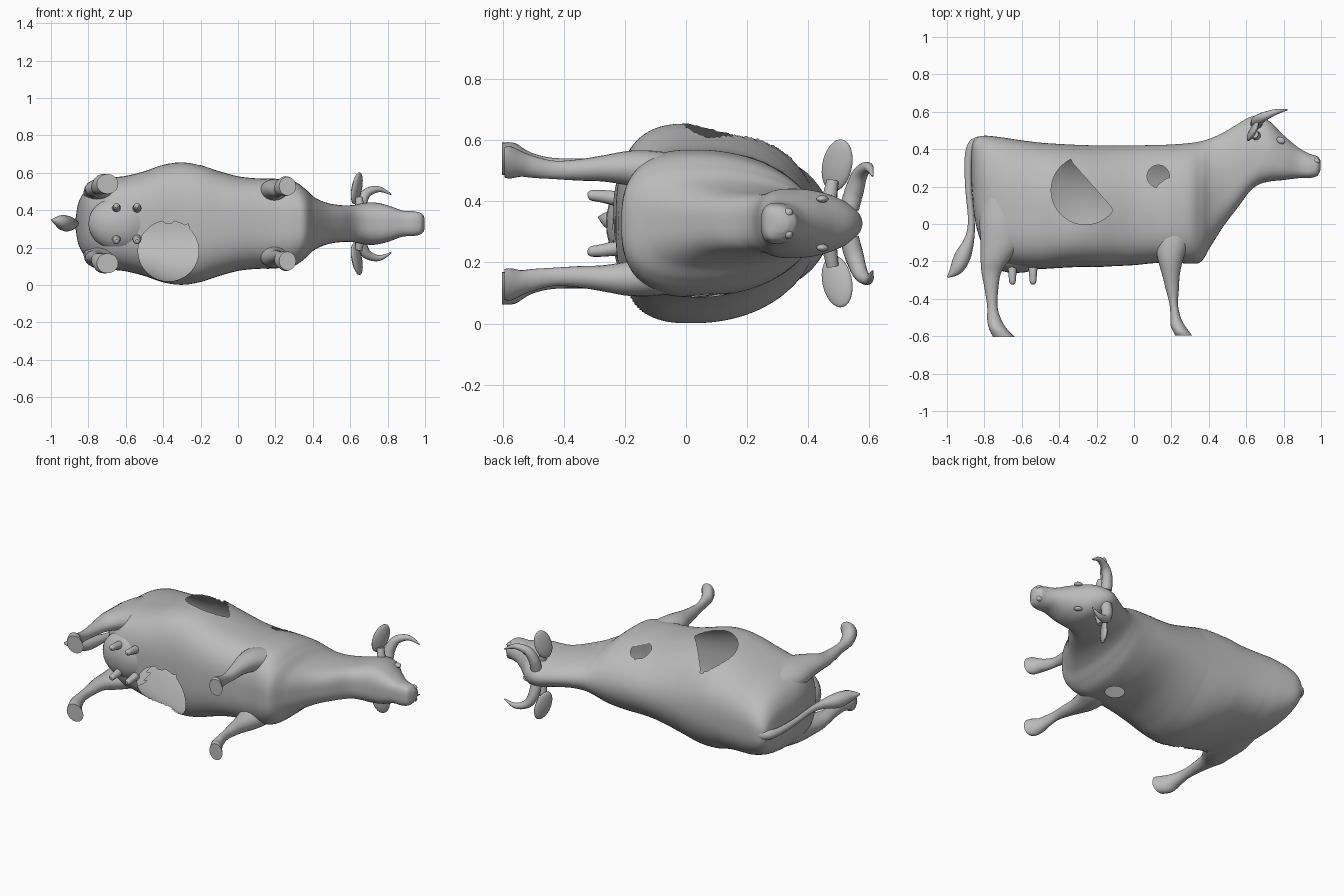
import bpy, bmesh, math
from mathutils import Vector, Matrix, Euler
from mathutils.bvhtree import BVHTree

if "Cube" in bpy.data.objects:
    bpy.data.objects.remove(bpy.data.objects["Cube"])

ZC = 0.328  # mid plane of the animal, which lies on its side


def material(name, rgb):
    m = bpy.data.materials.new(name)
    m.diffuse_color = (*rgb, 1)
    m.use_nodes = True
    m.node_tree.nodes["Principled BSDF"].inputs["Base Color"].default_value = m.diffuse_color
    return m


grey = material("plain_grey", (0.5, 0.5, 0.5))
skin = None  # closed body surface, used to trim what is buried in it


def buried(p):
    loc, nor, _, _ = skin.find_nearest(p)
    return (p - loc).dot(nor) < -0.004


def finish(name, bm):
    bmesh.ops.recalc_face_normals(bm, faces=bm.faces)
    if skin:
        hid = {v: buried(v.co) for v in bm.verts}
        dead = [f for f in bm.faces if all(hid[v] for v in f.verts)]
        bmesh.ops.delete(bm, geom=dead, context='FACES')
    me = bpy.data.meshes.new(name)
    bm.to_mesh(me)
    bm.free()
    ob = bpy.data.objects.new(name, me)
    bpy.context.collection.objects.link(ob)
    me.materials.append(grey)
    bpy.ops.object.select_all(action='DESELECT')
    ob.select_set(True)
    bpy.context.view_layer.objects.active = ob
    bpy.ops.object.shade_smooth_by_angle(angle=math.radians(40))


def smooth_rows(rows, steps):
    """Catmull-Rom interpolation of the rows."""
    out = []
    for i in range(len(rows) - 1):
        a, b, c, d = (rows[max(0, min(len(rows) - 1, i + k))] for k in (-1, 0, 1, 2))
        for s in range(steps):
            t = s / steps
            out.append([0.5 * (2 * q + (r - p) * t + (2 * p - 5 * q + 4 * r - w) * t * t
                               + (3 * q - p - 3 * r + w) * t ** 3) for p, q, r, w in zip(a, b, c, d)])
    out.append(list(rows[-1]))
    return out


def skin_rings(rings):
    """Closed surface through rings of points."""
    bm = bmesh.new()
    n = len(rings[0])
    loops = [[bm.verts.new(p) for p in ring] for ring in rings]
    for a, b in zip(loops, loops[1:]):
        for k in range(n):
            bm.faces.new((a[k], a[(k + 1) % n], b[(k + 1) % n], b[k]))
    bm.faces.new(loops[0])
    bm.faces.new(loops[-1])
    return bm


def loft(rows, ring, n, steps):
    return skin_rings([[ring(r, 2 * math.pi * k / n) for k in range(n)]
                       for r in smooth_rows(rows, steps)])


# Body, neck and head: x, back, belly, half width
body_rows = [
    (-0.868, 0.42, 0.22, 0.03), (-0.85, 0.455, 0.02, 0.12), (-0.80, 0.472, -0.13, 0.19),
    (-0.70, 0.462, -0.215, 0.24), (-0.60, 0.447, -0.235, 0.255), (-0.50, 0.435, -0.24, 0.28),
    (-0.40, 0.428, -0.235, 0.314), (-0.30, 0.423, -0.23, 0.327), (-0.20, 0.42, -0.23, 0.312),
    (-0.10, 0.419, -0.225, 0.28), (0.0, 0.42, -0.22, 0.253), (0.10, 0.422, -0.21, 0.242),
    (0.20, 0.425, -0.205, 0.24), (0.30, 0.433, -0.212, 0.225), (0.36, 0.443, -0.20, 0.185),
    (0.41, 0.458, -0.12, 0.14), (0.48, 0.49, -0.01, 0.11), (0.56, 0.538, 0.095, 0.098),
    (0.62, 0.572, 0.175, 0.10), (0.67, 0.575, 0.212, 0.11), (0.73, 0.545, 0.228, 0.113),
    (0.80, 0.475, 0.235, 0.098), (0.88, 0.408, 0.245, 0.07), (0.94, 0.375, 0.246, 0.066),
    (0.98, 0.362, 0.258, 0.055), (0.998, 0.338, 0.29, 0.03)]


def body_ring(r, a):
    x, top, bot, w = r
    mid = bot + (top - bot) * 0.38
    c, s = math.cos(a), math.sin(a)
    # boxier hips, rounder ribs and neck, flat belly
    e = 0.75 + 0.25 * max(0, min(1, (x + 0.6) / 0.4)) if s > 0 else 0.72
    y = mid + (top - mid if s > 0 else mid - bot) * math.copysign(abs(s) ** e, s)
    return x, y, ZC + w * math.copysign(abs(c) ** e, c)


def open_hole(bm, axis, c, rad, keep, cut=None):
    """Remove faces within a circle seen along an axis, then tidy its rim."""
    def flat(p):
        return Vector((p.x, p.y if axis == 'z' else p.z)) - Vector(c)

    def inside(p):
        d = flat(p)
        return keep(p) and d.length < rad and (not cut or d.x * cut[0] + d.y * cut[1] < cut[2])
    dead = [f for f in bm.faces if inside(f.calc_center_median())]
    bmesh.ops.delete(bm, geom=dead, context='FACES')
    for v in bm.verts:
        if not (v.is_boundary and keep(v.co)):
            continue
        d = flat(v.co)
        over = d.x * cut[0] + d.y * cut[1] - cut[2] if cut else -1
        if abs(d.length - rad) < 0.015:
            d *= rad / d.length
        elif abs(over) < 0.015:
            d -= over * Vector(cut[:2])
        else:
            continue
        v.co.x = c[0] + d.x
        if axis == 'z':
            v.co.y = c[1] + d.y
        else:
            v.co.z = c[1] + d.y


bm = loft(body_rows, body_ring, 128, 9)
bmesh.ops.recalc_face_normals(bm, faces=bm.faces)
closed = BVHTree.FromBMesh(bm)
open_hole(bm, 'z', (-0.26, 0.18), 0.183, lambda p: p.z > ZC, (0.75, 0.66, 0.045))
open_hole(bm, 'z', (0.13, 0.255), 0.06, lambda p: p.z > ZC, (0.6, -0.8, 0.035))
open_hole(bm, 'z', (0.20, 0.07), 0.055, lambda p: p.z < ZC)
open_hole(bm, 'y', (-0.372, 0.182), 0.162, lambda p: p.y < 0.0)
finish("body", bm)
skin = closed


# Legs: y, rear x, front x, offset from the mid plane, half thickness
def leg_ring(side):
    def ring(r, a):
        y, x0, x1, off, h = r
        return ((x0 + x1) / 2 + (x1 - x0) / 2 * math.cos(a), y, ZC + side * off + h * math.sin(a))
    return ring


front_leg = [(0.02, 0.12, 0.30, 0.15, 0.06), (-0.08, 0.11, 0.30, 0.165, 0.07),
             (-0.18, 0.125, 0.265, 0.18, 0.058), (-0.27, 0.15, 0.245, 0.18, 0.043),
             (-0.35, 0.17, 0.24, 0.175, 0.035), (-0.43, 0.19, 0.235, 0.175, 0.03),
             (-0.50, 0.195, 0.25, 0.185, 0.036), (-0.54, 0.195, 0.27, 0.195, 0.042),
             (-0.575, 0.21, 0.295, 0.20, 0.053), (-0.595, 0.22, 0.31, 0.20, 0.05)]
hind_leg = [(0.18, -0.80, -0.62, 0.14, 0.08), (0.02, -0.825, -0.58, 0.165, 0.08),
            (-0.10, -0.82, -0.60, 0.18, 0.066), (-0.19, -0.82, -0.665, 0.185, 0.05),
            (-0.26, -0.815, -0.71, 0.18, 0.038), (-0.34, -0.80, -0.725, 0.18, 0.033),
            (-0.44, -0.785, -0.73, 0.185, 0.03), (-0.51, -0.785, -0.71, 0.195, 0.038),
            (-0.56, -0.775, -0.68, 0.21, 0.053), (-0.603, -0.755, -0.64, 0.212, 0.053)]


# Tubes with a round section along a path: x, y, offset, radius
def tube(name, pts, side=1, n=12, steps=5):
    path = smooth_rows(pts, steps)
    rings = []
    for i, p in enumerate(path):
        q0, q1 = path[max(0, i - 1)], path[min(len(path) - 1, i + 1)]
        t = Vector((q1[0] - q0[0], q1[1] - q0[1], side * (q1[2] - q0[2]))).normalized()
        u = t.cross(Vector((0.1, 0.2, 1))).normalized()
        w = t.cross(u)
        c = Vector((p[0], p[1], ZC + side * p[2]))
        rings.append([c + p[3] * (u * math.cos(2 * math.pi * k / n) + w * math.sin(2 * math.pi * k / n))
                      for k in range(n)])
    finish(name, skin_rings(rings))


def ellipsoid(name, loc, size, rot=(0, 0, 0)):
    bm = bmesh.new()
    bmesh.ops.create_uvsphere(bm, u_segments=24, v_segments=14, radius=1,
                              matrix=Matrix.LocRotScale(Vector(loc), Euler(rot), Vector(size)))
    finish(name, bm)


for side, tag in ((1, "upper"), (-1, "lower")):
    finish("front_leg_" + tag, loft(front_leg, leg_ring(side), 20, 4))
    finish("hind_leg_" + tag, loft(hind_leg, leg_ring(side), 20, 4))
    tube("horn_" + tag, [(0.655, 0.535, 0.05, 0.033), (0.66, 0.552, 0.11, 0.031),
                         (0.69, 0.572, 0.165, 0.025), (0.755, 0.598, 0.184, 0.016),
                         (0.82, 0.611, 0.155, 0.003)], side)
    # Ear: thin leaf on a short stalk
    ellipsoid("ear_" + tag, (0.635, 0.495, ZC + side * 0.19), (0.018, 0.053, 0.088),
              (side * -0.3, side * 0.1, -0.45))
    tube("ear_stalk_" + tag, [(0.655, 0.47, 0.08, 0.025), (0.645, 0.48, 0.14, 0.02)], side)
    ellipsoid("eye_" + tag, (0.785, 0.447, ZC + side * 0.08), (0.024, 0.018, 0.012), (0, 0, -0.5))
    ellipsoid("nostril_" + tag, (0.975, 0.335, ZC + side * 0.035), (0.02, 0.016, 0.016))
    for x in (-0.65, -0.54):
        tube("teat_" + tag, [(x, -0.22, 0.08, 0.025), (x, -0.27, 0.088, 0.021),
                             (x, -0.31, 0.092, 0.017), (x, -0.322, 0.092, 0.008)], side)

# Udder and tail
ellipsoid("udder", (-0.63, -0.17, ZC), (0.17, 0.092, 0.145))
tube("tail", [(-0.78, 0.44, 0, 0.03), (-0.85, 0.43, 0, 0.03), (-0.883, 0.36, 0, 0.022),
              (-0.885, 0.2, 0, 0.018), (-0.87, 0.02, 0, 0.018), (-0.88, -0.08, 0, 0.026),
              (-0.915, -0.17, 0, 0.043), (-0.95, -0.24, 0.01, 0.035), (-0.997, -0.285, 0.02, 0.004)])
